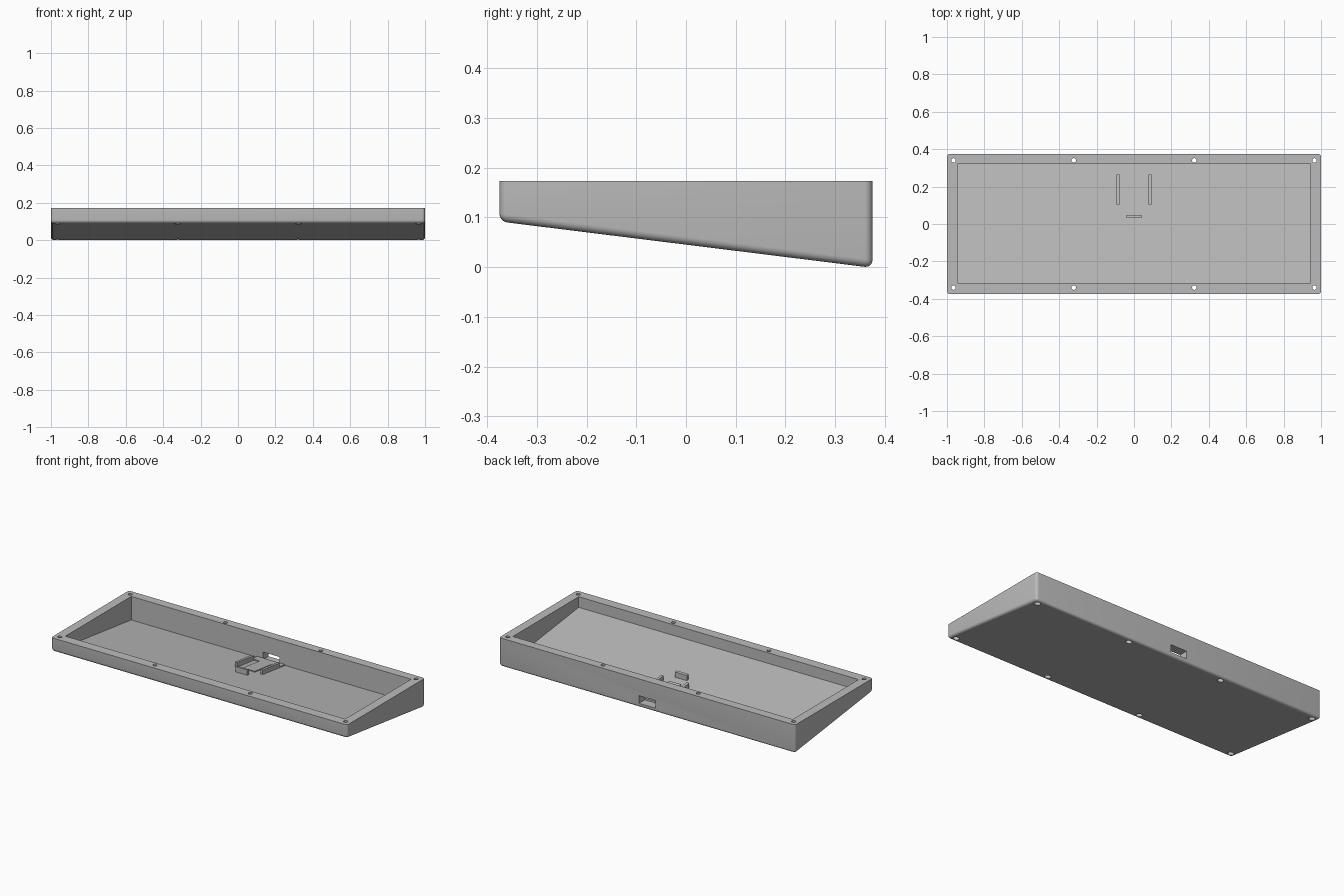
import bpy, bmesh

cube = bpy.data.objects.get("Cube")
if cube:
    bpy.data.objects.remove(cube, do_unlink=True)

grey = bpy.data.materials.new("plain_grey")
grey.use_nodes = True
colour = (0.5, 0.5, 0.5, 1)
grey.diffuse_color = colour
grey.node_tree.nodes["Principled BSDF"].inputs["Base Color"].default_value = colour

TOP = 0.173
SLOPE = -0.124
FLOOR = 0.024


def under(y):
    """Height of the sloping underside at a given depth."""
    return 0.045 + SLOPE * y


def prism(name, x0, x1, profile, bevel=0):
    """Extrude a (y, z) profile along x, rounding all but the top edges."""
    bm = bmesh.new()
    face = bm.faces.new([bm.verts.new((x0, y, z)) for y, z in profile])
    out = bmesh.ops.extrude_face_region(bm, geom=[face])
    for v in out["geom"]:
        if isinstance(v, bmesh.types.BMVert):
            v.co.x = x1
    bmesh.ops.recalc_face_normals(bm, faces=bm.faces)
    if bevel:
        edges = [e for e in bm.edges if any(v.co.z < TOP - 0.01 for v in e.verts)]
        bmesh.ops.bevel(bm, geom=edges, offset=bevel, segments=5,
                        profile=0.5, affect='EDGES', clamp_overlap=True)
    mesh = bpy.data.meshes.new(name)
    bm.to_mesh(mesh)
    bm.free()
    mesh.materials.append(grey)
    obj = bpy.data.objects.new(name, mesh)
    bpy.context.collection.objects.link(obj)
    return obj


def on_floor(name, x0, x1, y0, y1, height):
    """A raised piece following the slope of the tray floor."""
    base = FLOOR - 0.005
    return prism(name, x0, x1, [(y0, under(y0) + base), (y1, under(y1) + base),
                                (y1, under(y1) + FLOOR + height),
                                (y0, under(y0) + FLOOR + height)])


def cut(body, cutter):
    cutter.hide_render = True
    mod = body.modifiers.new("cut", 'BOOLEAN')
    mod.operation = 'DIFFERENCE'
    mod.solver = 'EXACT'
    mod.object = cutter
    bpy.context.view_layer.objects.active = body
    bpy.ops.object.modifier_apply(modifier=mod.name)
    bpy.data.objects.remove(cutter, do_unlink=True)


def drill(body, x, y, radius, z0, z1):
    bpy.ops.mesh.primitive_cylinder_add(vertices=24, radius=radius, depth=z1 - z0,
                                        location=(x, y, (z0 + z1) / 2))
    cut(body, bpy.context.object)


# Wedge-shaped case with softened sides and underside
case = prism("case", -1, 1, [(-0.375, under(-0.375)), (0.375, under(0.375)),
                             (0.375, TOP), (-0.375, TOP)], bevel=0.016)

# Open tray interior
front, back = -0.315, 0.32
cut(case, prism("tray_cutter", -0.945, 0.945,
                [(front, under(front) + FLOOR), (back, under(back) + FLOOR),
                 (back, 0.3), (front, 0.3)]))

# Cable port in the back wall
cut(case, prism("port_cutter", -0.055, 0.055,
                [(0.315, 0.024), (0.4, 0.024), (0.4, 0.071), (0.315, 0.071)]))

# Screw holes with wider recesses underneath
for x in (-0.965, -0.322, 0.322, 0.965):
    for y in (-0.34, 0.34):
        drill(case, x, y, 0.012, -0.1, 0.3)
        drill(case, x, y, 0.018, -0.1, under(y) + 0.02)

bpy.ops.object.select_all(action='DESELECT')
case.select_set(True)
bpy.context.view_layer.objects.active = case
bpy.ops.object.shade_smooth_by_angle(angle=0.5)

# Circuit board holder: bed, side rails and front stop
on_floor("holder_bed", -0.04, 0.04, 0.104, 0.265, 0.006)
on_floor("holder_back", -0.094, 0.094, 0.265, back, 0.006)
for side, name in ((-1, "right_rail"), (1, "left_rail")):
    x0, x1 = sorted((side * 0.078, side * 0.094))
    on_floor(name, x0, x1, 0.104, 0.265, 0.028)
on_floor("front_stop", -0.04, 0.04, 0.032, 0.049, 0.032)
